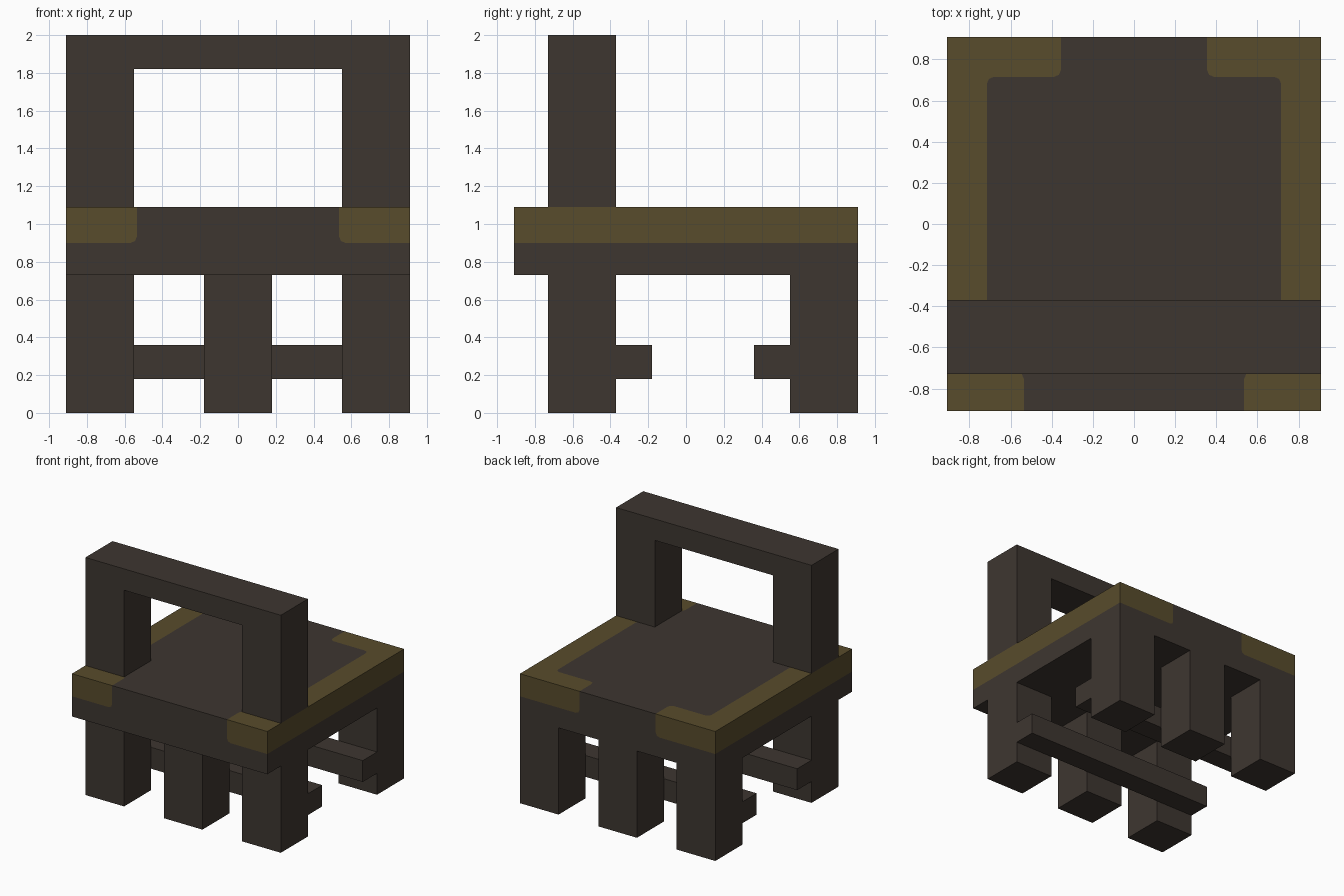
import bpy, bmesh
from mathutils import Vector

cube = bpy.data.objects.get("Cube")
if cube:
    bpy.data.objects.remove(cube, do_unlink=True)


def material(name, rgb):
    m = bpy.data.materials.new(name)
    m.use_nodes = True
    m.diffuse_color = (*rgb, 1)
    m.node_tree.nodes["Principled BSDF"].inputs["Base Color"].default_value = (*rgb, 1)
    return m


WOOD = material("dark wood", (0.048, 0.037, 0.030))
TRIM = material("old gold trim", (0.098, 0.072, 0.025))

W = 0.91                              # half width and half depth of the seat
LOW, BAND, TOP = 0.73, 0.9, 1.09      # seat underside, trim edge, seat top
LEG = 0.36


def finish(name, bm, mats):
    bmesh.ops.remove_doubles(bm, verts=bm.verts, dist=0.0001)
    bmesh.ops.recalc_face_normals(bm, faces=bm.faces)
    mesh = bpy.data.meshes.new(name)
    bm.to_mesh(mesh)
    bm.free()
    for m in mats:
        mesh.materials.append(m)
    ob = bpy.data.objects.new(name, mesh)
    bpy.context.collection.objects.link(ob)
    return ob


def box(name, x, y, z):
    bm = bmesh.new()
    bmesh.ops.create_cube(bm, size=1)
    for v in bm.verts:
        v.co = [a + (b - a) * (c + 0.5) for (a, b), c in zip((x, y, z), v.co)]
    return finish(name, bm, [WOOD])


def rounded(path, r=0.034):
    """Round the inner corners of an open 2D path."""
    pts = [Vector(p) for p in path]
    out = [pts[0]]
    for a, b, c in zip(pts, pts[1:], pts[2:]):
        p, q = b + (a - b).normalized() * r, b + (c - b).normalized() * r
        out += [p, b * 0.42 + (p + q) * 0.29, q]
    return out + [pts[-1]]


def flip(pts):
    return [(-x, y) for x, y in pts]


# Seat block with the trim cut into its faces
bm = bmesh.new()


def face(pts, place, mat):
    f = bm.faces.new([bm.verts.new(place(*p)) for p in pts])
    f.material_index = mat


def split_face(path, corners, middle, place):
    """Trim at both sides of a mirrored path, wood in between."""
    for side in (path + corners, flip(path + corners)):
        face(side, place, 1)
    half = path + middle
    face(half + flip(half)[::-1], place, 0)


FRONT_IN, BACK_IN, SIDE_IN = 0.535, 0.355, 0.715
top_path = rounded([(FRONT_IN, -W), (FRONT_IN, -0.72), (SIDE_IN, -0.72),
                    (SIDE_IN, SIDE_IN), (BACK_IN, SIDE_IN), (BACK_IN, W)])
split_face(top_path, [(W, W), (W, -W)], [], lambda x, y: (x, y, TOP))
for y, inner in ((-W, FRONT_IN), (W, BACK_IN)):
    path = rounded([(inner, TOP), (inner, BAND), (W, BAND)])
    split_face(path, [(W, TOP)], [(W, LOW)], lambda x, z: (x, y, z))
for x in (-W, W):
    for z0, z1, mat in ((LOW, BAND, 0), (BAND, TOP, 1)):
        face([(-W, z0), (W, z0), (W, z1), (-W, z1)], lambda y, z: (x, y, z), mat)
face([(-W, -W), (W, -W), (W, W), (-W, W)], lambda x, y: (x, y, LOW), 0)
finish("seat", bm, [WOOD, TRIM])

# Backrest arch: an outline pushed through its depth
bm = bmesh.new()
outline = [(W, TOP), (W, 2), (-W, 2), (-W, TOP),
           (-0.55, TOP), (-0.55, 1.82), (0.55, 1.82), (0.55, TOP)]
arch = bm.faces.new([bm.verts.new((x, -LEG * 2 - 0.01, z)) for x, z in outline])
moved = bmesh.ops.extrude_face_region(bm, geom=[arch])["geom"]
bmesh.ops.translate(bm, vec=(0, LEG, 0),
                    verts=[v for v in moved if isinstance(v, bmesh.types.BMVert)])
finish("backrest", bm, [WOOD])

# Three legs in each row, joined by a crossbar on the inner side
for row, y0, bar in (("front", -0.73, -0.37), ("back", 0.55, 0.36)):
    for side, x0 in (("right", -W), ("middle", -LEG / 2), ("left", W - LEG)):
        box(f"{row}_{side}_leg", (x0, x0 + LEG), (y0, y0 + LEG), (0, LOW))
    box(f"{row}_crossbar", (-W, W), (bar, bar + 0.19), (0.18, 0.36))
